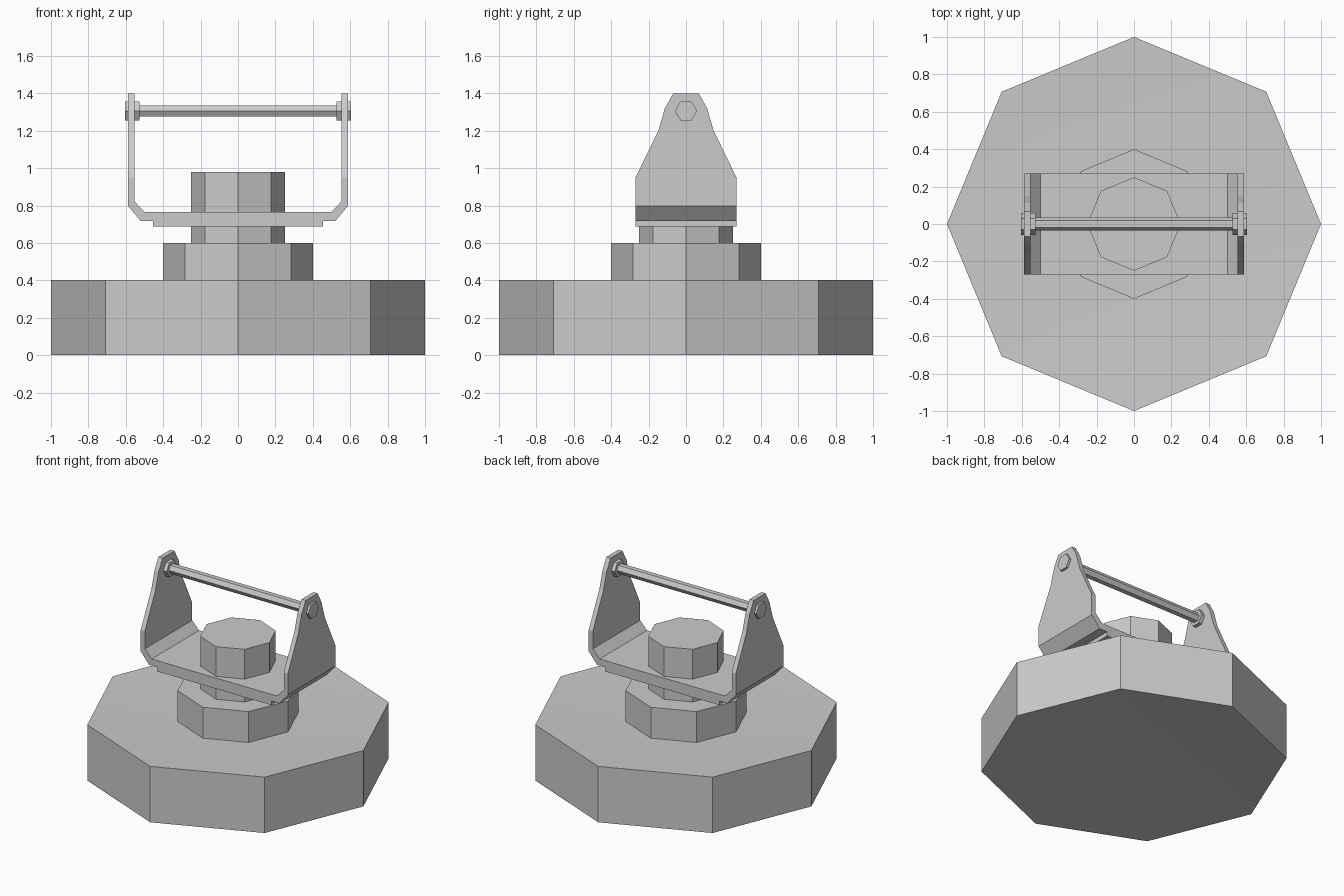
import bpy, bmesh
from math import cos, sin, pi
from mathutils import Vector

cube = bpy.data.objects.get("Cube")
if cube:
    bpy.data.objects.remove(cube, do_unlink=True)

grey = bpy.data.materials.new("plain grey")
grey.use_nodes = True
COLOUR = (0.6, 0.6, 0.6, 1)
grey.diffuse_color = COLOUR
grey.node_tree.nodes["Principled BSDF"].inputs["Base Color"].default_value = COLOUR


def prism(name, outline, offset, dish=0):
    """Extrude a closed outline of 3D points; dish sinks both end faces to a centre point."""
    bm = bmesh.new()
    face = bm.faces.new([bm.verts.new(p) for p in outline])
    grown = bmesh.ops.extrude_face_region(bm, geom=[face])["geom"]
    verts = [v for v in grown if isinstance(v, bmesh.types.BMVert)]
    bmesh.ops.translate(bm, verts=verts, vec=Vector(offset))
    bmesh.ops.recalc_face_normals(bm, faces=bm.faces)
    if dish:
        ends = [f for f in bm.faces if len(f.verts) == len(outline)]
        bmesh.ops.poke(bm, faces=ends, offset=-dish)
    mesh = bpy.data.meshes.new(name)
    bm.to_mesh(mesh)
    bm.free()
    mesh.materials.append(grey)
    obj = bpy.data.objects.new(name, mesh)
    bpy.context.collection.objects.link(obj)
    return obj


def ring(sides, radius):
    return [(radius * cos(2 * pi * i / sides), radius * sin(2 * pi * i / sides))
            for i in range(sides)]


def mirrored(half):
    """Close a right-hand half outline with its mirror image."""
    return half + [(-a, b) for a, b in reversed(half)]


# Stacked octagonal body on a base with shallow dished ends
for name, radius, low, high, dish in (("base", 1, 0, 0.403, 0.043),
                                      ("collar", 0.4, 0.37, 0.6, 0),
                                      ("core", 0.25, 0.6, 0.98, 0)):
    part = prism(name, [(x, y, low) for x, y in ring(8, radius)], (0, 0, high - low), dish)
    if dish:
        part.select_set(True)
        bpy.context.view_layer.objects.active = part
        bpy.ops.object.shade_smooth_by_angle()

# Bracket: U-shaped section trimmed to the tapered side outline
u_section = mirrored([(0.455, 0.687), (0.455, 0.717), (0.52, 0.717), (0.587, 0.797),
                      (0.587, 1.4), (0.554, 1.4), (0.554, 0.823), (0.499, 0.765)])
bracket = prism("bracket", [(x, -0.5, z) for x, z in u_section], (0, 1, 0))
side_outline = mirrored([(0.27, 0.5), (0.27, 0.95), (0.148, 1.2),
                         (0.113, 1.32), (0.067, 1.402)])
trimmer = prism("bracket_trimmer", [(-0.8, y, z) for y, z in side_outline], (1.6, 0, 0))
trimmer.hide_render = True
trim = bracket.modifiers.new("trim", "BOOLEAN")
trim.operation = "INTERSECT"
trim.solver = "EXACT"
trim.object = trimmer
bpy.context.view_layer.objects.active = bracket
bpy.ops.object.modifier_apply(modifier="trim")
bpy.data.objects.remove(trimmer, do_unlink=True)

# Hexagonal crossbar with a nut through each side of the bracket
AXIS = 1.306
for name, radius, start, end in (("crossbar", 0.035, -0.56, 0.56),
                                 ("left_nut", 0.059, 0.527, 0.603),
                                 ("right_nut", 0.059, -0.603, -0.527)):
    prism(name, [(start, y, AXIS + z) for y, z in ring(6, radius)], (end - start, 0, 0))
